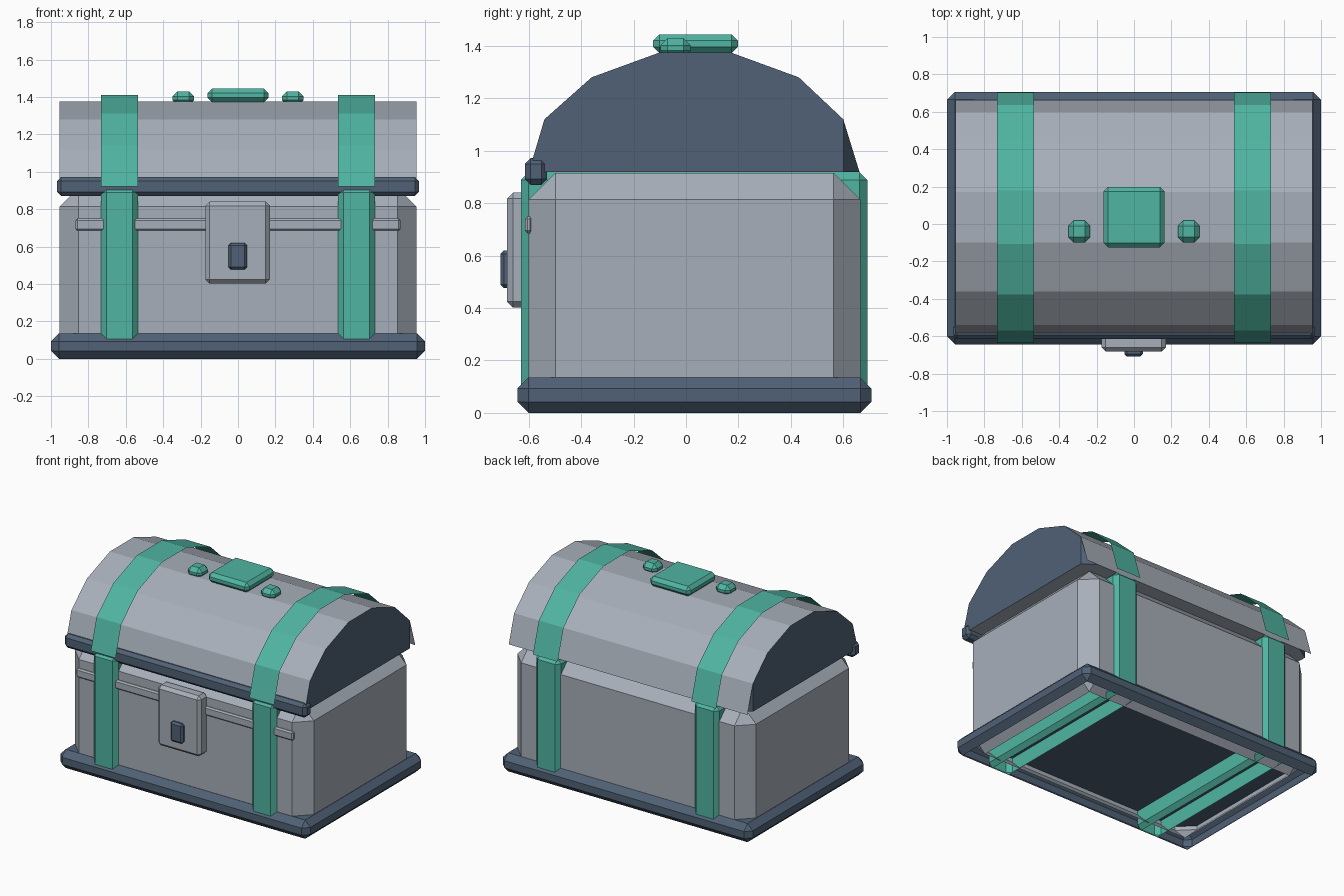
import bpy, bmesh

cube = bpy.data.objects.get("Cube")
if cube:
    bpy.data.objects.remove(cube, do_unlink=True)


def material(name, rgb):
    m = bpy.data.materials.new(name)
    m.use_nodes = True
    m.diffuse_color = (*rgb, 1)
    m.node_tree.nodes["Principled BSDF"].inputs["Base Color"].default_value = (*rgb, 1)
    return m


GREY = material("pale_grey", (0.39, 0.43, 0.49))
SLATE = material("slate_blue", (0.08, 0.12, 0.18))
TEAL = material("teal", (0.08, 0.46, 0.36))


def finish(name, bm, *mats):
    mesh = bpy.data.meshes.new(name)
    bm.to_mesh(mesh)
    bm.free()
    for m in mats:
        mesh.materials.append(m)
    obj = bpy.data.objects.new(name, mesh)
    bpy.context.scene.collection.objects.link(obj)
    return obj


def box(name, mat, x, y, z, bevel, open_bottom=False):
    """Chamfered box between the given (low, high) ranges."""
    bm = bmesh.new()
    bmesh.ops.create_cube(bm, size=1)
    for v in bm.verts:
        for i, (lo, hi) in enumerate((x, y, z)):
            v.co[i] = lo if v.co[i] < 0 else hi
    bmesh.ops.bevel(bm, geom=bm.edges[:], offset=bevel, segments=1,
                    affect='EDGES', clamp_overlap=True)
    bm.normal_update()
    if open_bottom:
        down = [f for f in bm.faces if f.normal.z < -0.99]
        bmesh.ops.delete(bm, geom=down, context='FACES')
    return finish(name, bm, mat)


def add_sheet(bm, profile, x0, x1):
    """Strip of flat panels following a (y, z) profile."""
    rows = [[bm.verts.new((x, y, z)) for x in (x0, x1)] for y, z in profile]
    for a, b in zip(rows, rows[1:]):
        bm.faces.new((a[0], a[1], b[1], b[0]))


# Chest body and plinth, open underneath
box("plinth", SLATE, (-1, 1), (-0.643, 0.707), (0, 0.135), 0.042, True)
box("body", GREY, (-0.955, 0.955), (-0.6, 0.665), (0.005, 0.915), 0.102, True)

# Vaulted lid with recessed back corners
W, CORNER = 0.955, 0.86
arch = [(-0.6, 0.918), (-0.54, 1.12), (-0.36, 1.28), (-0.1, 1.375),
        (0.17, 1.375), (0.43, 1.28), (0.6, 1.12), (0.662, 0.918)]
bm = bmesh.new()
add_sheet(bm, arch, -W, W)
front, (back, low) = arch[0][0], arch[-1]
knee, knee_z = arch[-2]
under = [(-W, front), (-W, knee), (-CORNER, back), (CORNER, back), (W, knee), (W, front)]
bm.faces.new([bm.verts.new((x, y, low)) for x, y in under])
for s in (-1, 1):
    end = [(W, front, low), (W, knee, low)] + [(W, y, z) for y, z in arch[-2:0:-1]]
    tri = [(W, knee, low), (CORNER, back, low), (W, knee, knee_z)]
    for pts in (end, tri):
        face = bm.faces.new([bm.verts.new((s * x, y, z)) for x, y, z in pts[::s]])
        face.material_index = 1
finish("lid", bm, GREY, SLATE)

# Front lip of the lid
box("lid_lip", SLATE, (-0.968, 0.968), (-0.615, -0.53), (0.87, 0.972), 0.022)

# Straps round the body and over the lid
lid_band = [(-0.635, 0.92), (-0.57, 1.14), (-0.378, 1.312), (-0.108, 1.41),
            (0.178, 1.41), (0.448, 1.312), (0.635, 1.14), (0.703, 0.92)]
for side, s in (("right", -1), ("left", 1)):
    xs = sorted((s * 0.535, s * 0.733))
    box(side + "_body_strap", TEAL, xs, (-0.63, 0.692), (0, 0.918), 0.03, True)
    bm = bmesh.new()
    add_sheet(bm, lid_band, *xs)
    finish(side + "_lid_strap", bm, TEAL)
    # Stud beside the top plate
    c = s * 0.293
    box(side + "_stud", TEAL, (c - 0.058, c + 0.058), (-0.098, 0.018), (1.355, 1.43), 0.028)

# Fittings
box("top_plate", TEAL, (-0.163, 0.163), (-0.125, 0.198), (1.372, 1.444), 0.024)
box("front_rail", GREY, (-0.868, 0.868), (-0.615, -0.586), (0.685, 0.75), 0.01)
box("lock_plate", GREY, (-0.174, 0.17), (-0.682, -0.58), (0.402, 0.84), 0.022)
box("keyhole", SLATE, (-0.052, 0.048), (-0.708, -0.66), (0.476, 0.62), 0.014)
